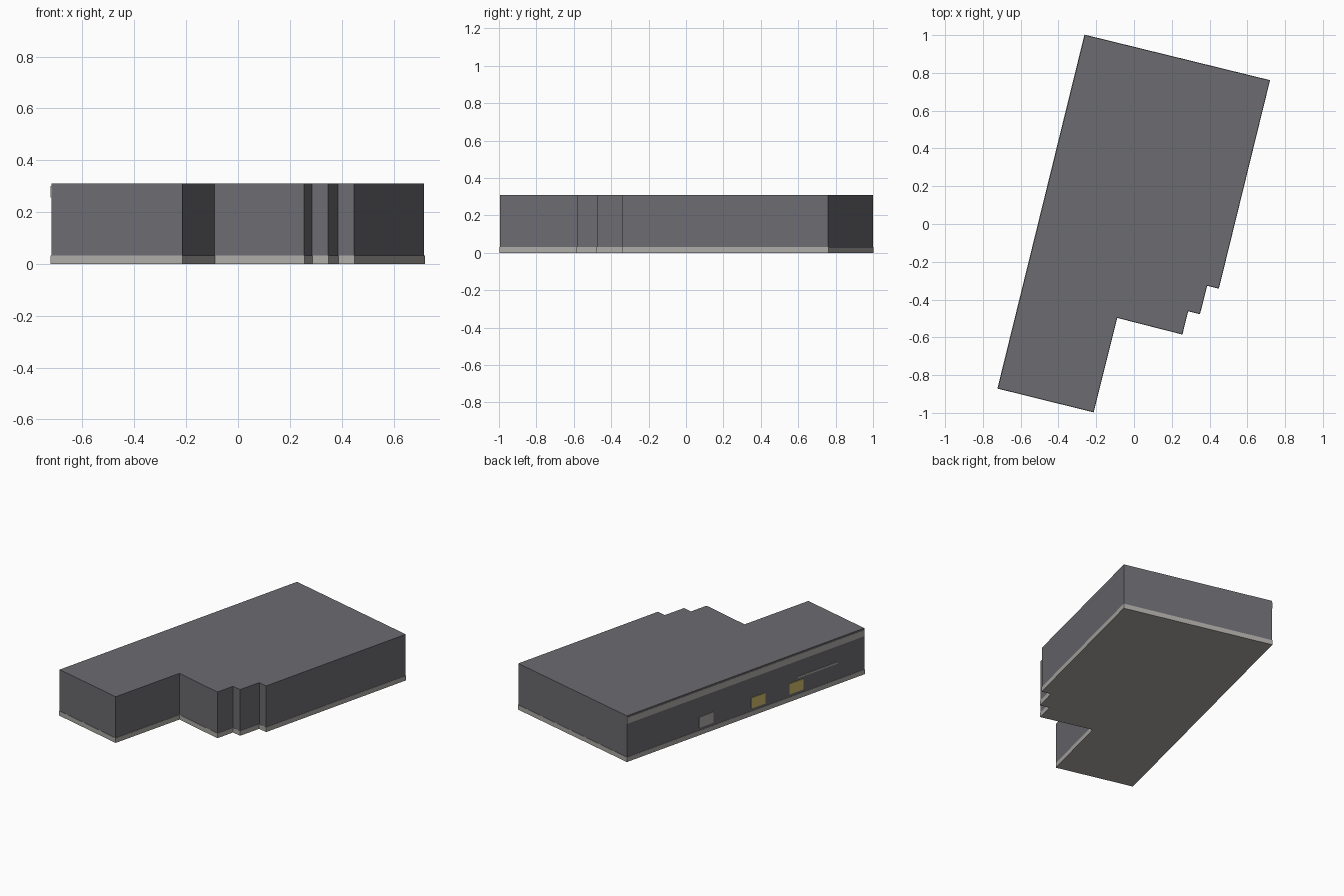
import bpy, bmesh
from mathutils import Vector

if "Cube" in bpy.data.objects:
    bpy.data.objects.remove(bpy.data.objects["Cube"])

def material(name, rgb):
    m = bpy.data.materials.new(name)
    m.diffuse_color = (*rgb, 1)
    m.use_nodes = True
    m.node_tree.nodes["Principled BSDF"].inputs["Base Color"].default_value = m.diffuse_color
    return m

wall_grey = material("wall grey", (0.15, 0.147, 0.162))
pale_stone = material("pale stone", (0.42, 0.41, 0.385))
window_yellow = material("window yellow", (0.62, 0.49, 0.14))

# Stepped footprint, counter-clockwise
outline = [Vector(p) for p in (
    (-0.26, 1.0), (-0.72, -0.87), (-0.215, -0.995), (-0.09, -0.495),
    (0.255, -0.583), (0.285, -0.46), (0.348, -0.475), (0.386, -0.325),
    (0.448, -0.34), (0.718, 0.76))]

def prism(name, points, z0, z1, mat):
    """Extrude a flat outline from z0 to z1."""
    bm = bmesh.new()
    base = bm.faces.new([bm.verts.new((p.x, p.y, z0)) for p in points])
    ext = bmesh.ops.extrude_face_region(bm, geom=[base], use_keep_orig=True)
    for v in ext["geom"]:
        if isinstance(v, bmesh.types.BMVert):
            v.co.z = z1
    bmesh.ops.recalc_face_normals(bm, faces=bm.faces)
    mesh = bpy.data.meshes.new(name)
    bm.to_mesh(mesh)
    bm.free()
    mesh.materials.append(mat)
    obj = bpy.data.objects.new(name, mesh)
    bpy.context.collection.objects.link(obj)
    return obj

def grown(points, d):
    """Offset every edge of the outline outward by d."""
    out = []
    for i, p in enumerate(points):
        a = (p - points[i - 1]).normalized()
        b = (points[(i + 1) % len(points)] - p).normalized()
        na, nb = Vector((a.y, -a.x)), Vector((b.y, -b.x))
        out.append(p + (na + nb) * d / (1 + na.dot(nb)))
    return out

# Main block and the slightly proud plinth
prism("building_block", outline, 0.004, 0.31, wall_grey)
prism("plinth", grown(outline, 0.002), 0.0, 0.032, pale_stone)

# Thin plates on the long left wall; t runs from the back to the front
start, end = outline[0], outline[1]
along = end - start
normal = Vector((along.y, -along.x)).normalized()

def plate(name, t0, t1, z0, z1, mat):
    a, b = start + along * t0, start + along * t1
    prism(name, [a - normal * 0.001, b - normal * 0.001,
                 b + normal * 0.003, a + normal * 0.003], z0, z1, mat)

plate("fascia_band", 0.0, 1.0, 0.257, 0.300, pale_stone)
plate("door_panel", 0.304, 0.363, 0.05, 0.122, pale_stone)
plate("yellow_window_back", 0.523, 0.582, 0.05, 0.122, window_yellow)
plate("yellow_window_front", 0.684, 0.743, 0.05, 0.122, window_yellow)
plate("sign_strip", 0.72, 0.886, 0.138, 0.150, pale_stone)
